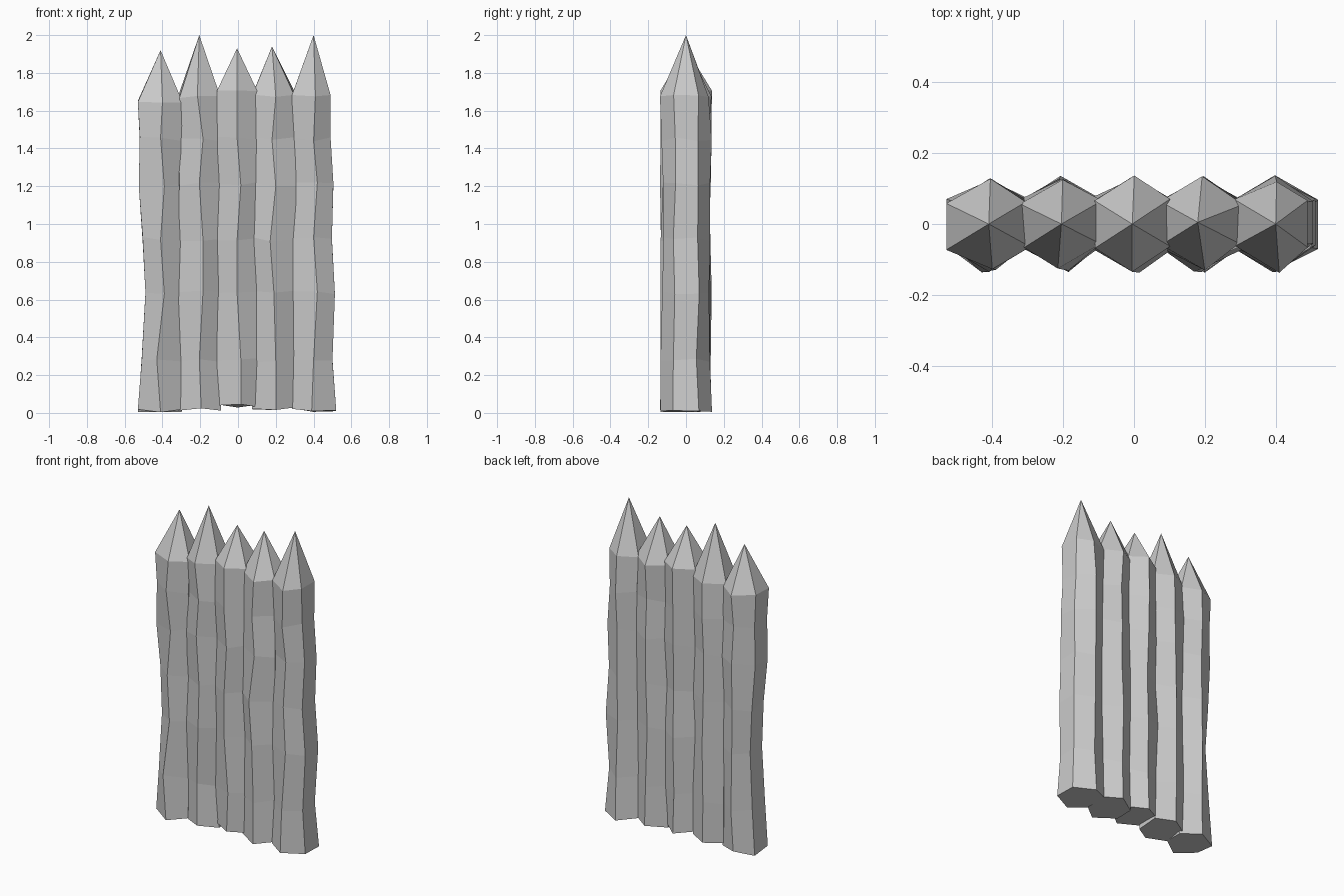
import bpy, bmesh, math, random

cube = bpy.data.objects.get("Cube")
if cube:
    bpy.data.objects.remove(cube)

wood = bpy.data.materials.new("light_grey")
GREY = (0.6, 0.6, 0.6, 1)
wood.use_nodes = True
wood.diffuse_color = GREY
wood.node_tree.nodes["Principled BSDF"].inputs["Base Color"].default_value = GREY

random.seed(4)
RADIUS = 0.128
LEVELS = [0.02, 0.28, 0.64, 0.92, 1.21, 1.45, 1.67]


def make_stake(name, x, tip, base_z, shoulder_z, front_drift, left=None, right=None):
    """Hexagonal hand-hewn log; drifts are ridge wobbles in hundredths, bottom to top."""
    bm = bmesh.new()
    rings = []
    for level, height in enumerate(LEVELS):
        ring = []
        for side in range(6):
            angle = math.radians(60 * side - 90)
            vx = x + RADIUS * math.cos(angle) + random.uniform(-0.007, 0.007)
            vy = RADIUS * math.sin(angle) + random.uniform(-0.01, 0.01)
            vz = height + random.uniform(-0.012, 0.012)
            if side == 0:
                vx = x + front_drift[level] / 100
            # outer silhouettes of the end logs
            if left and side in (4, 5):
                vx = left[level]
            if right and side in (1, 2):
                vx = right[level]
            if level == 0:
                vz = base_z + random.uniform(-0.01, 0.012)
            if level == len(LEVELS) - 1:
                vz = shoulder_z + random.uniform(-0.01, 0.01)
            ring.append(bm.verts.new((vx, vy, max(vz, 0))))
        rings.append(ring)
    # log sides, pointed top and closed base
    for low, high in zip(rings, rings[1:]):
        for i in range(6):
            j = (i + 1) % 6
            bm.faces.new((low[i], low[j], high[j], high[i]))
    point = bm.verts.new(tip)
    for i in range(6):
        bm.faces.new((rings[-1][i], rings[-1][(i + 1) % 6], point))
    bm.faces.new(rings[0][::-1])
    bmesh.ops.recalc_face_normals(bm, faces=bm.faces)
    mesh = bpy.data.meshes.new(name)
    bm.to_mesh(mesh)
    bm.free()
    mesh.materials.append(wood)
    bpy.context.collection.objects.link(bpy.data.objects.new(name, mesh))


# five stakes side by side, from the right end to the left end
make_stake("stake_right_end", -0.41, (-0.41, 0, 1.92), 0.01, 1.645,
           [0, -2, 2, 0, 2, 0, 1],
           left=[-0.53, -0.51, -0.49, -0.505, -0.525, -0.52, -0.53])
make_stake("stake_right", -0.205, (-0.205, 0, 2.0), 0.02, 1.67,
           [1, 0, 2, 2, 0, 2, -1])
make_stake("stake_middle", -0.005, (-0.005, 0, 1.93), 0.035, 1.70,
           [2, 2, 0, 0, 2, 0, 0])
make_stake("stake_left", 0.19, (0.18, 0.005, 1.94), 0.02, 1.68,
           [1, 1, 0, -2, 1, -1, 1])
make_stake("stake_left_end", 0.40, (0.40, 0, 2.0), 0.015, 1.68,
           [-1, 0, 2, 0, 2, 0, 1],
           right=[0.52, 0.50, 0.513, 0.497, 0.505, 0.49, 0.49])
